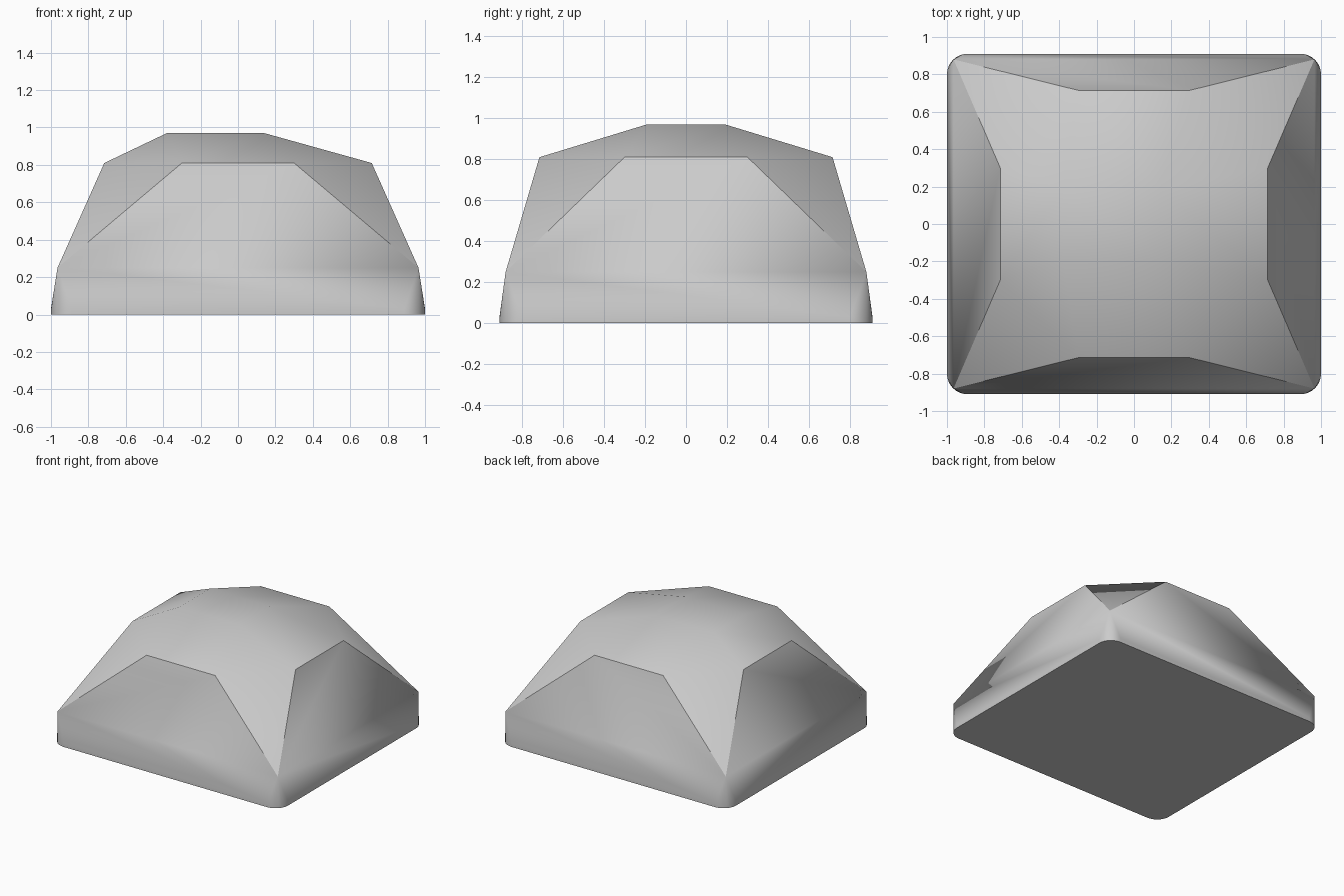
import bpy, bmesh
from math import sin, cos, pi, radians

if "Cube" in bpy.data.objects:
    bpy.data.objects.remove(bpy.data.objects["Cube"], do_unlink=True)

# One plain grey for the whole body
grey = bpy.data.materials.new("plain_grey")
grey.use_nodes = True
colour = (0.6, 0.6, 0.6, 1)
grey.diffuse_color = colour
grey.node_tree.nodes["Principled BSDF"].inputs["Base Color"].default_value = colour

HALF_X, HALF_Y, RADIUS, STEPS = 1.0, 0.91, 0.11, 8
LIP, SHOULDER, BROW, TOP = 0.03, 0.25, 0.81, 0.97

points = []
for sx in (-1, 1):
    for sy in (-1, 1):
        # Rounded base corner with a thin upright lip
        for i in range(STEPS + 1):
            t = i / STEPS * pi / 2
            x = sx * (HALF_X - RADIUS + RADIUS * cos(t))
            y = sy * (HALF_Y - RADIUS + RADIUS * sin(t))
            points += [(x, y, 0), (x, y, LIP)]
        # Sharp shoulder corner
        points.append((sx * 0.965, sy * 0.88, SHOULDER))
        # Ends of the edges above the front, back and side faces
        points.append((sx * 0.3, sy * 0.715, BROW))
        points.append((sx * 0.715, sy * 0.3, BROW))
        # Flat top, set off centre
        points.append((0.14 if sx > 0 else -0.38, sy * 0.19, TOP))

# Faceted body spanned over the corner points
bm = bmesh.new()
for p in points:
    bm.verts.new(p)
bmesh.ops.convex_hull(bm, input=bm.verts)
bmesh.ops.dissolve_limit(bm, angle_limit=radians(0.5), verts=bm.verts, edges=bm.edges)
bmesh.ops.recalc_face_normals(bm, faces=bm.faces)
mesh = bpy.data.meshes.new("faceted_body")
bm.to_mesh(mesh)
bm.free()
mesh.materials.append(grey)

body = bpy.data.objects.new("faceted_body", mesh)
bpy.context.collection.objects.link(body)
bpy.ops.object.select_all(action="DESELECT")
body.select_set(True)
bpy.context.view_layer.objects.active = body
bpy.ops.object.shade_smooth_by_angle(angle=radians(30))
